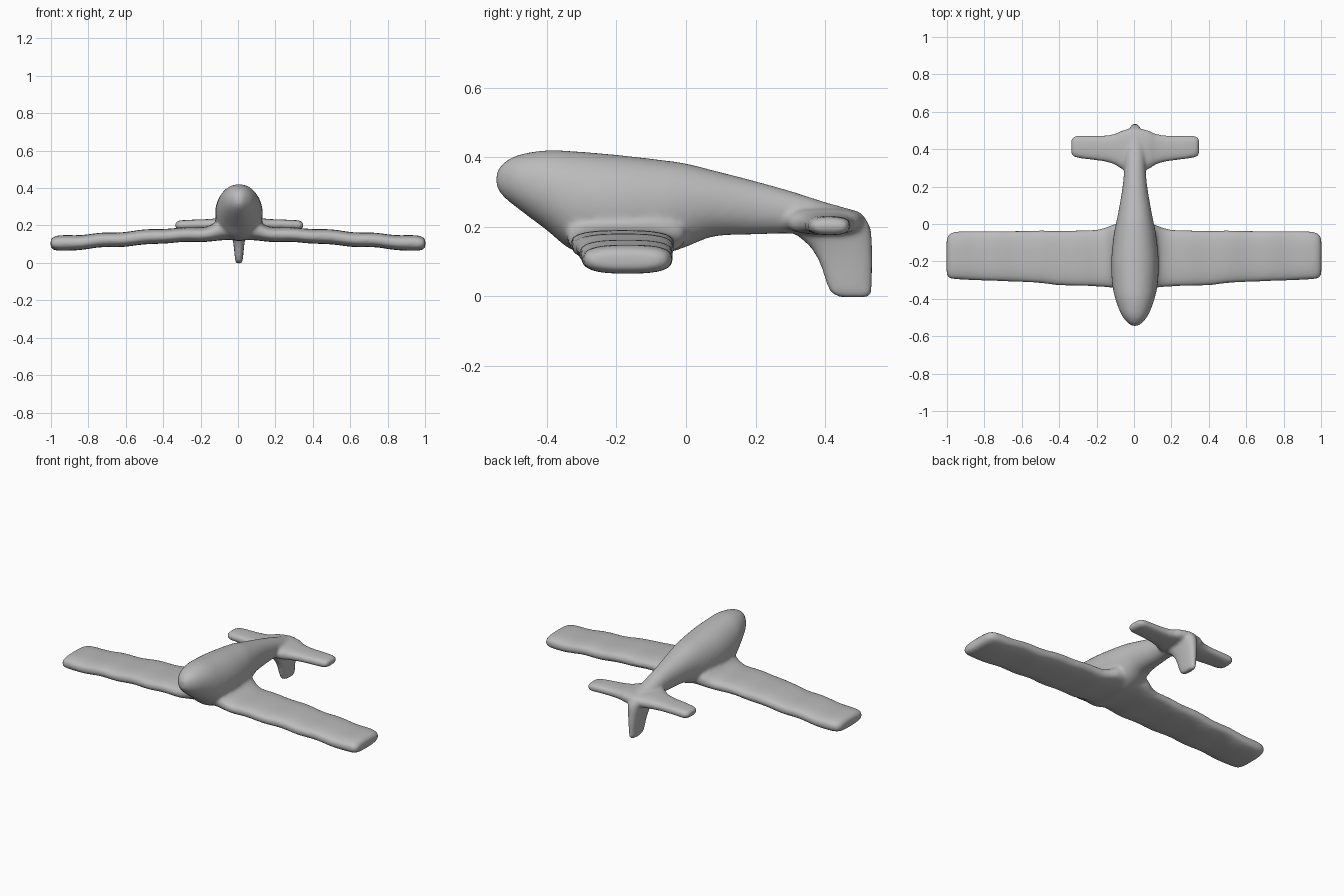
import bpy, bmesh, math
from mathutils import Vector

bm = bmesh.new()


def loft(sections, u_axis, v_axis, power=2.0, n=32):
    """Skin superellipse rings: each section is (centre, half u, half v)."""
    u_axis, v_axis = Vector(u_axis), Vector(v_axis)
    rings = []
    for centre, hu, hv in sections:
        ring = []
        for i in range(n):
            a = 2 * math.pi * i / n
            c, s = math.cos(a), math.sin(a)
            u = math.copysign(abs(c) ** (2 / power), c) * hu
            v = math.copysign(abs(s) ** (2 / power), s) * hv
            ring.append(bm.verts.new(Vector(centre) + u_axis * u + v_axis * v))
        rings.append(ring)
    for a, b in zip(rings, rings[1:]):
        for i in range(n):
            j = (i + 1) % n
            bm.faces.new((a[i], a[j], b[j], b[i]))
    bm.faces.new(rings[0][::-1])
    bm.faces.new(rings[-1])


def lerp_rows(rows, steps):
    """Smoothly resample rows of numbers with a Catmull-Rom spline."""
    out = []
    for k in range(len(rows) - 1):
        p = [rows[max(0, min(len(rows) - 1, k + d))] for d in (-1, 0, 1, 2)]
        for s in range(steps):
            t = s / steps
            out.append([0.5 * (2 * b + (c - a) * t + (2 * a - 5 * b + 4 * c - d) * t * t
                               + (3 * b - a - 3 * c + d) * t ** 3) for a, b, c, d in zip(*p)])
    return out + [rows[-1]]


# Fuselage: y, bottom z, top z, half width
body = [(-0.545, 0.315, 0.355, 0.015), (-0.525, 0.287, 0.383, 0.042),
        (-0.48, 0.250, 0.407, 0.075), (-0.40, 0.190, 0.420, 0.105),
        (-0.32, 0.130, 0.417, 0.122), (-0.20, 0.117, 0.407, 0.127),
        (-0.07, 0.122, 0.392, 0.115), (0.0, 0.142, 0.382, 0.102),
        (0.08, 0.172, 0.362, 0.086), (0.20, 0.178, 0.331, 0.066),
        (0.30, 0.180, 0.303, 0.057), (0.40, 0.170, 0.271, 0.053),
        (0.48, 0.150, 0.248, 0.036), (0.515, 0.150, 0.225, 0.022),
        (0.532, 0.155, 0.195, 0.012)]
loft([((0.005, y, (b + t) / 2), w, (t - b) / 2) for y, b, t, w in lerp_rows(body, 4)],
     (1, 0, 0), (0, 0, 1), 2.1)

# Wing half: x, front y, back y, bottom z, top z
wing = [(0.0, -0.345, 0.01, 0.119, 0.26), (0.10, -0.343, 0.0, 0.119, 0.232),
        (0.15, -0.338, -0.018, 0.117, 0.203), (0.22, -0.333, -0.032, 0.112, 0.190),
        (0.40, -0.328, -0.036, 0.106, 0.184), (0.50, -0.316, -0.035, 0.096, 0.176),
        (0.65, -0.308, -0.037, 0.086, 0.164), (0.80, -0.303, -0.037, 0.076, 0.154),
        (0.93, -0.297, -0.039, 0.063, 0.146), (0.975, -0.293, -0.047, 0.065, 0.141),
        (0.995, -0.283, -0.062, 0.075, 0.131), (1.002, -0.265, -0.085, 0.088, 0.118)]
# Tailplane half: same layout
tail = [(0.0, 0.28, 0.515, 0.18, 0.255), (0.07, 0.293, 0.500, 0.178, 0.250),
        (0.11, 0.318, 0.482, 0.177, 0.240), (0.17, 0.335, 0.473, 0.178, 0.234),
        (0.25, 0.345, 0.472, 0.178, 0.231), (0.31, 0.354, 0.472, 0.176, 0.228),
        (0.333, 0.362, 0.464, 0.182, 0.222), (0.342, 0.375, 0.450, 0.191, 0.213)]
for rows, offset, amp in ((wing, 0.0, 0.003), (tail, 0.007, 0.0)):
    for side in (-1, 1):
        secs = []
        for x, y0, y1, z0, z1 in lerp_rows(rows, 4):
            wave = amp * math.sin(x * 28)      # gentle hand-shaped ripple
            secs.append(((side * x + offset, (y0 + y1) / 2, (z0 + z1) / 2 + wave),
                         (y1 - y0) / 2, (z1 - z0) / 2))
        loft(secs, (0, 1, 0), (0, 0, 1), 2.8)

# Fin hanging below the tail: z, front y, back y, half width
fin = [(-0.003, 0.445, 0.522, 0.012), (0.008, 0.418, 0.533, 0.019),
       (0.04, 0.402, 0.535, 0.023), (0.09, 0.386, 0.537, 0.028),
       (0.14, 0.358, 0.536, 0.035), (0.18, 0.315, 0.533, 0.043),
       (0.21, 0.305, 0.525, 0.046), (0.235, 0.32, 0.505, 0.04)]
loft([((0.005, (a + b) / 2, z), (b - a) / 2, w) for z, a, b, w in lerp_rows(fin, 4)],
     (0, 1, 0), (1, 0, 0), 2.5)

# Fuse everything into one soft skin
bmesh.ops.recalc_face_normals(bm, faces=bm.faces)
mesh = bpy.data.meshes.new("airplane")
bm.to_mesh(mesh)
bm.free()
plane = bpy.data.objects.new("airplane", mesh)
bpy.context.collection.objects.link(plane)
grey = bpy.data.materials.new("light grey")
grey.diffuse_color = (0.5, 0.5, 0.5, 1)
mesh.materials.append(grey)

remesh = plane.modifiers.new("fuse", 'REMESH')
remesh.mode = 'VOXEL'
remesh.voxel_size = 0.009
remesh.use_smooth_shade = True
soften = plane.modifiers.new("soften", 'SMOOTH')
soften.factor = 0.5
soften.iterations = 8
